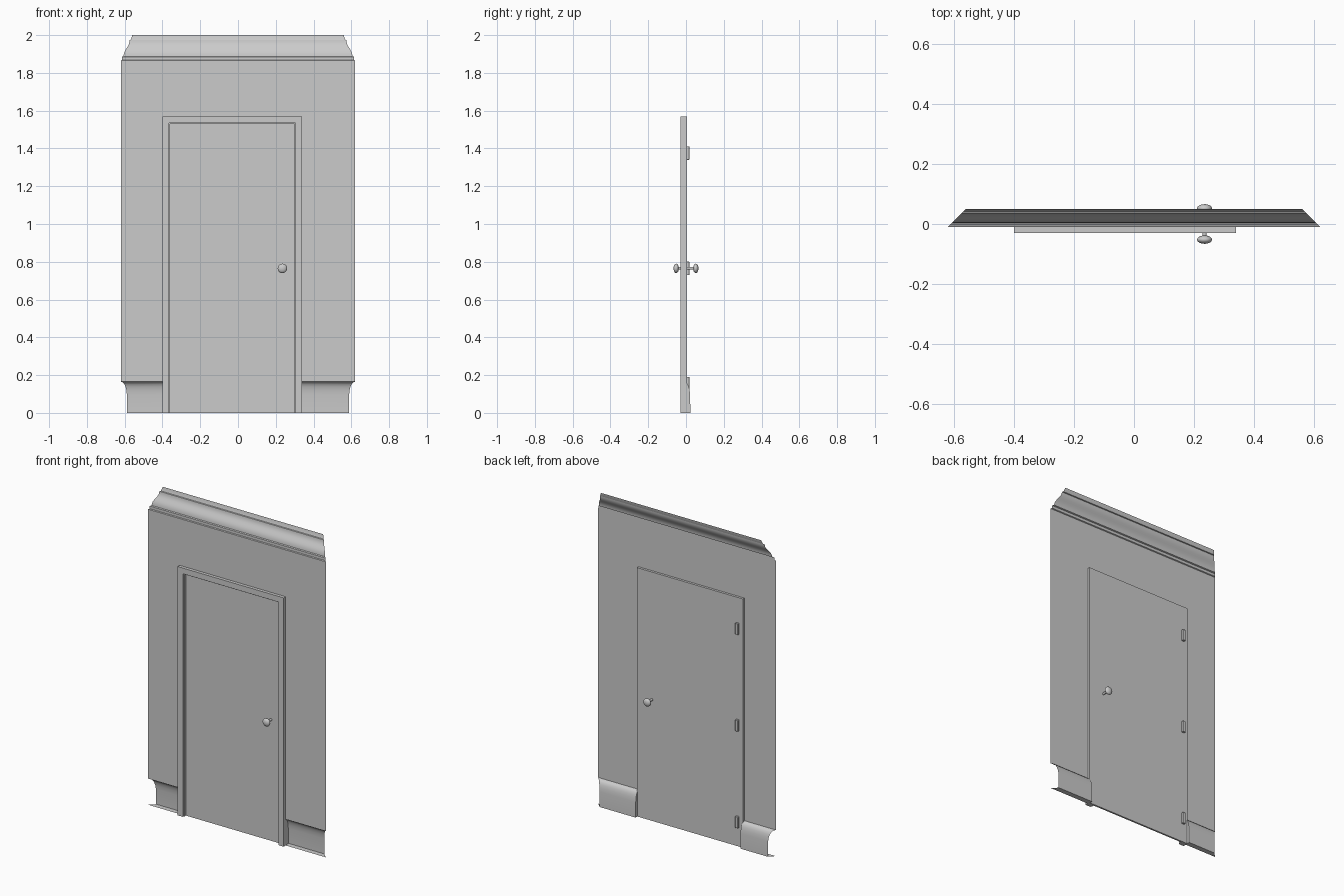
import bpy, bmesh, math

if "Cube" in bpy.data.objects:
    bpy.data.objects.remove(bpy.data.objects["Cube"])

WALL_Y = -0.01            # plane of the thin wall sheet
HALF = 0.62               # half width of the wall
L, R, TOP = -0.40, 0.34, 1.57   # outer edges of the door casing


def finish(name, bm, smooth=None):
    bmesh.ops.remove_doubles(bm, verts=bm.verts, dist=1e-5)
    me = bpy.data.meshes.new(name)
    bm.to_mesh(me)
    bm.free()
    ob = bpy.data.objects.new(name, me)
    bpy.context.collection.objects.link(ob)
    if smooth:
        bpy.context.view_layer.objects.active = ob
        ob.select_set(True)
        bpy.ops.object.shade_smooth_by_angle(angle=math.radians(smooth))
        ob.select_set(False)
    return ob


def box(name, x0, x1, y0, y1, z0, z1, bevel=0):
    bm = bmesh.new()
    bmesh.ops.create_cube(bm, size=1)
    for v in bm.verts:
        v.co = (x0 if v.co.x < 0 else x1, y0 if v.co.y < 0 else y1,
                z0 if v.co.z < 0 else z1)
    if bevel:
        bmesh.ops.bevel(bm, geom=bm.edges[:], offset=bevel, segments=1, affect='EDGES')
    return finish(name, bm)


def trim(name, profile, left, right, cap=None):
    """Sheet along x; an end given as None is mitred at 45 degrees."""
    bm = bmesh.new()
    cols = []
    for y, z in profile:
        inset = HALF - (y - WALL_Y)
        a = -inset if left is None else left
        b = inset if right is None else right
        cols.append((bm.verts.new((a, y, z)), bm.verts.new((b, y, z))))
    for p, q in zip(cols, cols[1:]):
        bm.faces.new((p[0], q[0], q[1], p[1]))
    if cap is not None:
        bm.faces.new([c[cap] for c in cols])
    return finish(name, bm, 40)


def door_frame(name, l, r, top, width, y0, y1):
    """Mitred three-sided surround."""
    bm = bmesh.new()
    outer = [(l, 0), (l, top), (r, top), (r, 0)]
    inner = [(l + width, 0), (l + width, top - width),
             (r - width, top - width), (r - width, 0)]
    o = [bm.verts.new((x, y0, z)) for x, z in outer]
    i = [bm.verts.new((x, y0, z)) for x, z in inner]
    for k in range(3):
        bm.faces.new((o[k], i[k], i[k + 1], o[k + 1]))
    ext = bmesh.ops.extrude_face_region(bm, geom=bm.faces[:], use_keep_orig=True)
    for v in ext["geom"]:
        if isinstance(v, bmesh.types.BMVert):
            v.co.y = y1
    bmesh.ops.recalc_face_normals(bm, faces=bm.faces)
    return finish(name, bm)


def knob(name, side, y_start):
    """Lathe of a stem and a flattened ball about the y axis."""
    prof = [(0.008, 0.0), (0.008, 0.036 - 0.005)]
    prof = [(0.007, y_start), (0.007, 0.042)]
    for k in range(1, 11):
        a = math.pi * k / 10
        prof.append((max(0.0, 0.025 * math.sin(a)), 0.052 - 0.014 * math.cos(a)))
    bm = bmesh.new()
    vs = [bm.verts.new((0.235 + r, side * y, 0.765)) for r, y in prof]
    es = [bm.edges.new(p) for p in zip(vs, vs[1:])]
    bmesh.ops.spin(bm, geom=vs + es, cent=(0.235, 0, 0.765), axis=(0, 1, 0),
                   angle=2 * math.pi, steps=24)
    bmesh.ops.remove_doubles(bm, verts=bm.verts, dist=1e-5)
    bmesh.ops.recalc_face_normals(bm, faces=bm.faces)
    return finish(name, bm, 40)


# Wall sheet with the doorway left open
bm = bmesh.new()
hl, hr, ht, zb, zt = L + 0.02, R - 0.02, TOP - 0.02, 0.165, 1.865
for x0, x1, z0, z1 in ((-HALF, hl, zb, ht), (hr, HALF, zb, ht),
                       (-HALF, hl, ht, zt), (hl, hr, ht, zt), (hr, HALF, ht, zt)):
    bm.faces.new([bm.verts.new((x, WALL_Y, z))
                  for x, z in ((x0, z0), (x0, z1), (x1, z1), (x1, z0))])
finish("wall", bm)

# Crown moulding, projecting to the back
crown = [(-0.01, 1.865), (-0.004, 1.868), (-0.004, 1.885), (0.004, 1.888)]
for k in range(1, 9):
    t = k / 8
    crown.append((0.004 + 0.032 * (t - 0.12 * math.sin(2 * math.pi * t)), 1.888 + 0.085 * t))
crown += [(0.042, 1.975), (0.05, 1.998), (0.05, 2.0)]
trim("crown_moulding", crown, None, None)

# Baseboards either side of the door, with a floor flange
base = [(-0.01, 0.165), (0.001, 0.161), (0.009, 0.152), (0.015, 0.138),
        (0.019, 0.12), (0.022, 0.095), (0.023, 0.0), (-0.01, 0.0)]
trim("baseboard_left", base, None, L + 0.004, 1)
trim("baseboard_right", base, R - 0.004, None, 0)

# Door casing, inner stop and door leaf
door_frame("door_casing", L, R, TOP, 0.036, -0.03, 0.005)
door_frame("door_stop", L + 0.036, R - 0.036, TOP - 0.036, 0.005, -0.022, 0.0)
box("door", L + 0.036, R - 0.036, -0.006, 0.005, 0, TOP - 0.036)

# Hinges on the back
for n, z in enumerate((0.155, 0.765, 1.375)):
    box(f"hinge_{n + 1}", -0.375, -0.355, 0.003, 0.018, z - 0.036, z + 0.036, 0.002)

# Door knobs
knob("front_knob", -1, 0.005)
knob("back_knob", 1, 0.004)
